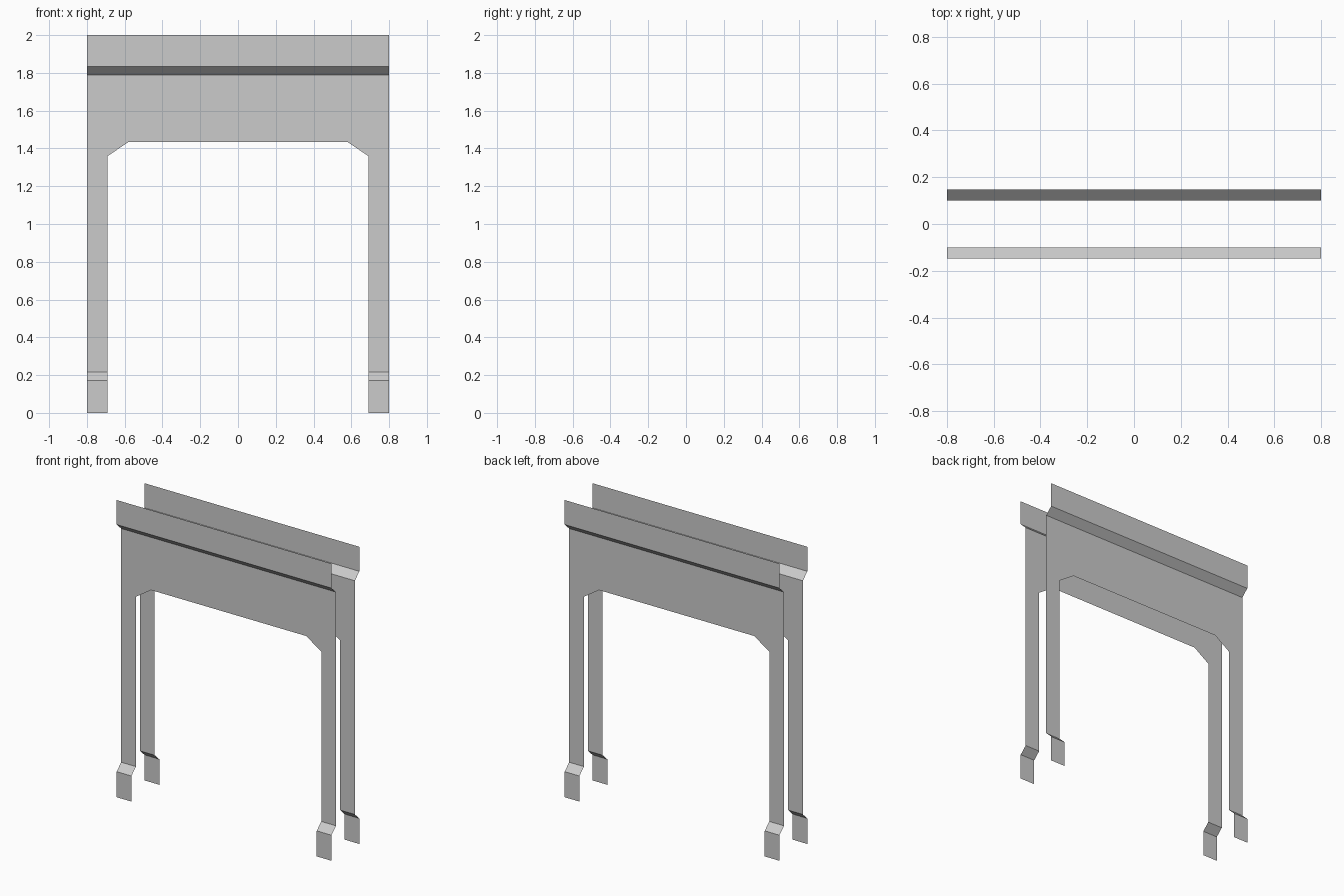
import bpy

if "Cube" in bpy.data.objects:
    bpy.data.objects.remove(bpy.data.objects["Cube"])

OUT, IN = 0.148, 0.10   # outer and inner sheet offsets from y = 0
W, LEG = 0.80, 0.69     # half width, inner edge of the legs


def sheet(name, outline_sets):
    """Zero-thickness folded sheet from (x, y, z) polygons."""
    verts, faces, index = [], [], {}
    for poly in outline_sets:
        face = []
        for p in poly:
            if p not in index:
                index[p] = len(verts)
                verts.append(p)
            face.append(index[p])
        faces.append(face)
    mesh = bpy.data.meshes.new(name)
    mesh.from_pydata(verts, [], faces)
    obj = bpy.data.objects.new(name, mesh)
    bpy.context.collection.objects.link(obj)


def strip(x0, x1, profile, side):
    """Vertical strip following a (y, z) profile listed bottom to top."""
    polys = []
    for (ya, za), (yb, zb) in zip(profile, profile[1:]):
        q = [(x0, ya * side, za), (x1, ya * side, za),
             (x1, yb * side, zb), (x0, yb * side, zb)]
        polys.append(q if side < 0 else q[::-1])
    return polys


for label, s in (("front", -1), ("back", 1)):
    # Arched panel with two legs
    half = [(W, 1.79), (W, 0.217), (LEG, 0.217), (LEG, 1.36), (0.578, 1.435)]
    arch = half + [(-x, z) for x, z in reversed(half)]
    arch = [(x, IN * s, z) for x, z in arch]
    sheet(label + "_arch_panel", [arch[::-1] if s < 0 else arch])

    # Flared top lip
    sheet(label + "_top_lip",
          strip(-W, W, [(IN, 1.79), (OUT, 1.835), (OUT, 2.0)], s))

    # Offset feet
    foot = [(OUT, 0.0), (OUT, 0.172), (IN, 0.217)]
    sheet(label + "_left_foot", strip(-W, -LEG, foot, s))
    sheet(label + "_right_foot", strip(LEG, W, foot, s))
